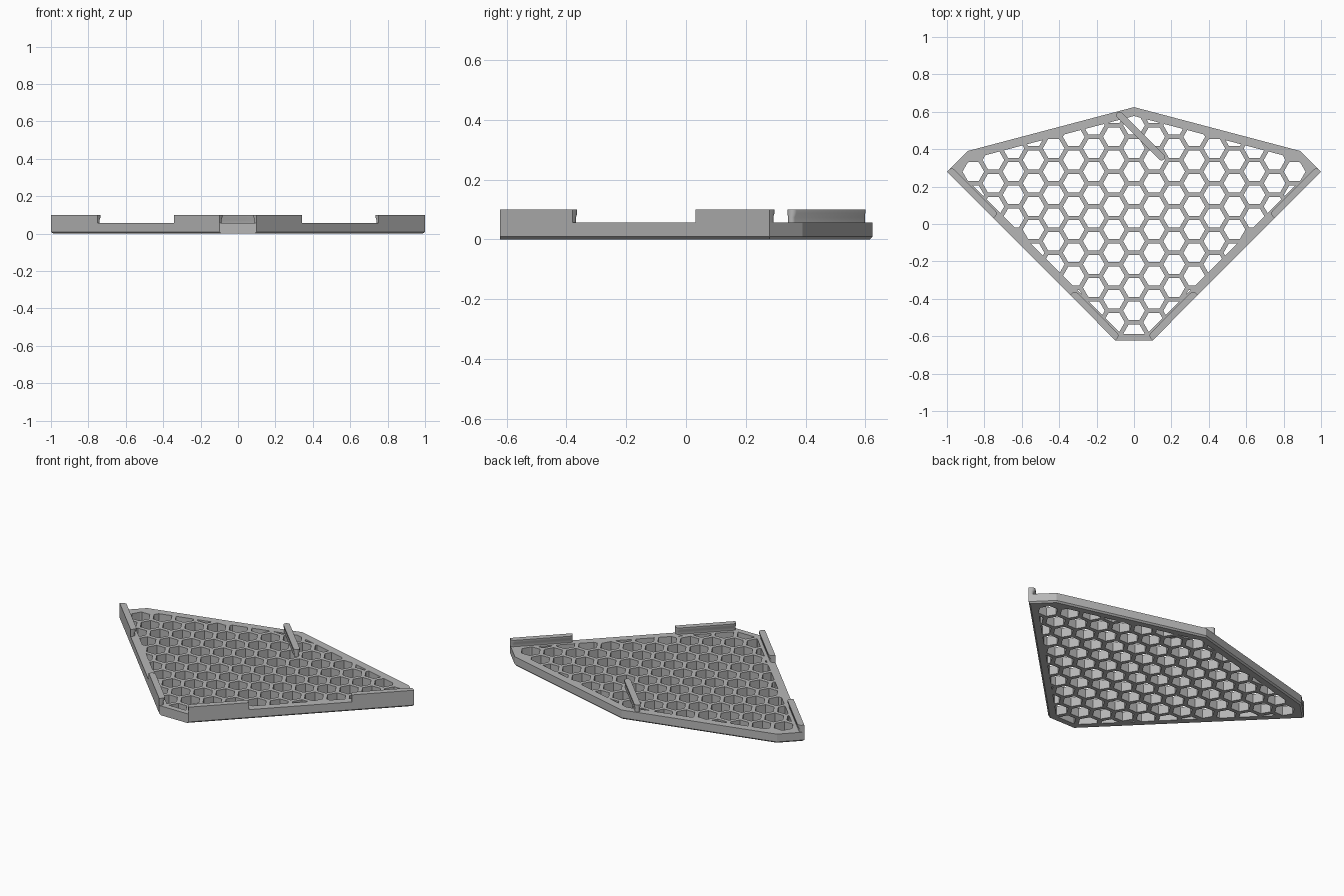
import bpy, bmesh, math
from mathutils import Vector

cube = bpy.data.objects.get("Cube")
if cube:
    bpy.data.objects.remove(cube, do_unlink=True)

THICK, TOP, CHAMFER, RIM = 0.057, 0.1, 0.009, 0.046
PITCH, HOLE_R = 0.124, 0.058

grey = bpy.data.materials.new("light grey plastic")
grey.use_nodes = True
colour = (0.47, 0.47, 0.47, 1)
grey.diffuse_color = colour
grey.node_tree.nodes["Principled BSDF"].inputs["Base Color"].default_value = colour


def loft(name, sections):
    """Stack of equal-length outlines, each (points, z), capped at both ends."""
    bm = bmesh.new()
    add_loft(bm, sections)
    return finish(name, bm)


def add_loft(bm, sections):
    rings = [[bm.verts.new((p[0], p[1], z)) for p in pts] for pts, z in sections]
    bm.faces.new(rings[0][::-1])
    bm.faces.new(rings[-1])
    n = len(rings[0])
    for low, high in zip(rings, rings[1:]):
        for i in range(n):
            j = (i + 1) % n
            bm.faces.new((low[i], low[j], high[j], high[i]))


def finish(name, bm):
    bmesh.ops.recalc_face_normals(bm, faces=bm.faces)
    mesh = bpy.data.meshes.new(name)
    bm.to_mesh(mesh)
    bm.free()
    mesh.materials.append(grey)
    obj = bpy.data.objects.new(name, mesh)
    bpy.context.collection.objects.link(obj)
    return obj


def inset(poly, distances):
    """Move each edge of a counter-clockwise outline inwards by its distance."""
    lines = []
    for i, p in enumerate(poly):
        d = (poly[(i + 1) % len(poly)] - p).normalized()
        lines.append((p + Vector((-d.y, d.x)) * distances[i], d))
    result = []
    for i, (q, e) in enumerate(lines):
        p, d = lines[i - 1]
        result.append(p + d * ((q - p).cross(e) / d.cross(e)))
    return result


def clip(poly, border):
    """Keep the part of poly inside the convex border."""
    for i, a in enumerate(border):
        edge = border[(i + 1) % len(border)] - a
        kept = []
        for k, q in enumerate(poly):
            p = poly[k - 1]
            sp, sq = edge.cross(p - a), edge.cross(q - a)
            if (sp < 0) != (sq < 0):
                kept.append(p.lerp(q, sp / (sp - sq)))
            if sq >= 0:
                kept.append(q)
        poly = kept
    return poly


def area(poly):
    return sum(poly[i - 1].cross(p) for i, p in enumerate(poly)) / 2


# Kite-shaped plate with a chamfered lower edge, square at the front
right = [Vector(p) for p in ((0.1, -0.622), (1, 0.28), (0.89, 0.39))]
outline = right + [Vector((0, 0.625))] + [Vector((-p.x, p.y)) for p in reversed(right)]
chamfers = [CHAMFER] * 6 + [0]
plate = loft("grille_plate", [(inset(outline, chamfers), 0), (outline, CHAMFER), (outline, THICK)])

# Honeycomb holes, trimmed by the rim
border = inset(outline, [RIM] * 6 + [0.034])
bm = bmesh.new()
for col in range(-9, 10):
    for row in range(-7, 7):
        centre = Vector((col * PITCH * math.sqrt(3) / 2, 0.032 + (row + (col % 2) / 2) * PITCH))
        hexagon = [centre + HOLE_R * Vector((math.cos(k * math.pi / 3), math.sin(k * math.pi / 3)))
                   for k in range(6)]
        hole = clip(hexagon, border)
        if len(hole) > 2 and area(hole) > 0.0001:
            add_loft(bm, [(hole, -0.1), (hole, 0.2)])
bmesh.ops.remove_doubles(bm, verts=bm.verts, dist=0.00001)
cutter = finish("hole_cutter", bm)
cutter.hide_render = True
mod = plate.modifiers.new("holes", "BOOLEAN")
mod.operation = "DIFFERENCE"
mod.solver = "EXACT"
mod.object = cutter
bpy.context.view_layer.update()
cut_mesh = bpy.data.meshes.new_from_object(plate.evaluated_get(bpy.context.evaluated_depsgraph_get()))
plate.modifiers.clear()
plate.data = cut_mesh
bpy.data.objects.remove(cutter, do_unlink=True)


def clip_section(start, end, back, front, rounded_back):
    """Bar outline: from -back to +front across its line, rounded on the front or all round."""
    d = (end - start).normalized()
    n = Vector((-d.y, d.x))
    r = (back + front) / 2 if rounded_back else (back + front) * 0.6
    length = (end - start).length
    corners = [(length - r, front - r, 0), (r, front - r, 90)]
    if rounded_back:
        corners += [(r, r - back, 180), (length - r, r - back, 270)]
    pts = []
    for u, v, angle in corners:
        for k in range(6):
            t = math.radians(angle + 3 + k * 16.8)
            pts.append(start + d * (u + r * math.cos(t)) + n * (v + r * math.sin(t)))
    if not rounded_back:
        pts += [start - n * back, end - n * back]
    return pts


def snap_clip(name, start, end, back, front, lip, rounded_back=False):
    """Upright bar with an overhanging lip along its top."""
    lip_back = lip if rounded_back else 0
    narrow = clip_section(start, end, back, front, rounded_back)
    wide = clip_section(start, end, back + lip_back, front + lip, rounded_back)
    obj = loft(name, [(narrow, THICK - 0.003), (narrow, TOP - 0.026), (wide, TOP - 0.012), (wide, TOP)])
    bpy.ops.object.select_all(action="DESELECT")
    obj.select_set(True)
    bpy.context.view_layer.objects.active = obj
    bpy.ops.object.shade_smooth_by_angle(angle=math.radians(30))


# Two snap clips along each front edge
a, b = right[0], right[1]
for label, s, e in (("front", 0, 0.268), ("outer", 0.724, 1)):
    p, q = a.lerp(b, s), a.lerp(b, e)
    snap_clip("left_" + label + "_clip", p, q, 0, 0.027, 0.009)
    mirror = [Vector((-v.x, v.y)) for v in (q, p)]
    snap_clip("right_" + label + "_clip", *mirror, 0, 0.027, 0.009)

# Slanted bar across the grille near the back
snap_clip("slanted_clip", Vector((-0.09, 0.595)), Vector((0.16, 0.345)), 0.014, 0.014, 0.004, True)
